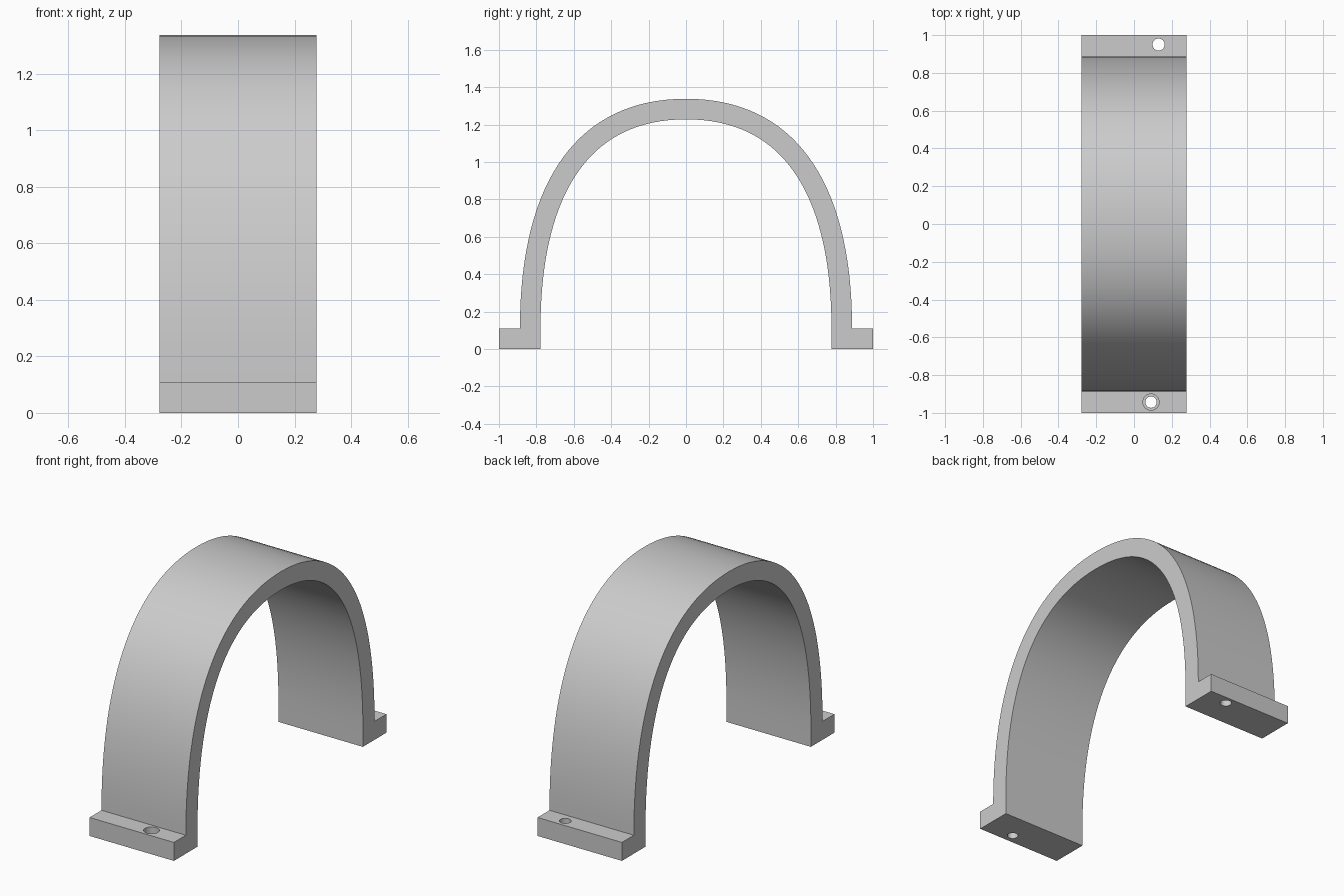
import bpy, bmesh, math
from mathutils import Vector
from mathutils.geometry import interpolate_bezier

if "Cube" in bpy.data.objects:
    bpy.data.objects.remove(bpy.data.objects["Cube"])

HALF_W, FOOT_H, WALL = 0.278, 0.11, 0.11

grey = bpy.data.materials.new("light grey")
grey.diffuse_color = (0.6, 0.6, 0.6, 1)
grey.use_nodes = True
grey.node_tree.nodes["Principled BSDF"].inputs["Base Color"].default_value = grey.diffuse_color


def finish(name, bm):
    bmesh.ops.recalc_face_normals(bm, faces=bm.faces)
    me = bpy.data.meshes.new(name)
    bm.to_mesh(me)
    bm.free()
    me.materials.append(grey)
    ob = bpy.data.objects.new(name, me)
    bpy.context.collection.objects.link(ob)
    return ob


# Half of the outer arch, from the foot to the crown, and its inward offset
outer = [Vector(p[:2]) for p in interpolate_bezier(
    (0.888, FOOT_H, 0), (0.888, 0.91, 0), (0.57, 1.338, 0), (0, 1.338, 0), 33)]
inner = []
for i, p in enumerate(outer):
    if i == 0:
        n = Vector((-1, 0))
    elif i == len(outer) - 1:
        n = Vector((0, -1))
    else:
        t = (outer[i + 1] - outer[i - 1]).normalized()
        n = Vector((-t.y, t.x))
    inner.append(p + n * WALL)


def mirrored(pts):
    return pts + [Vector((-p.x, p.y)) for p in reversed(pts[:-1])]


# Strap: closed profile with both feet, extruded across the width
foot = [Vector((0.778, 0)), Vector((1, 0)), Vector((1, FOOT_H))]
profile = foot + mirrored(outer)
profile += [Vector((-p.x, p.y)) for p in reversed(foot)]
profile += list(reversed(mirrored(inner)))
bm = bmesh.new()
face = bm.faces.new([bm.verts.new((-HALF_W, p.x, p.y)) for p in profile])
ext = bmesh.ops.extrude_face_region(bm, geom=[face])
bmesh.ops.translate(bm, vec=(2 * HALF_W, 0, 0),
                    verts=[g for g in ext["geom"] if isinstance(g, bmesh.types.BMVert)])
strap = finish("arched_strap", bm)


def drill(name, x, y, z0, z1, radius):
    """Cut a vertical round hole into the strap."""
    bm = bmesh.new()
    bmesh.ops.create_cone(bm, cap_ends=True, segments=32, radius1=radius,
                          radius2=radius, depth=z1 - z0)
    bmesh.ops.translate(bm, vec=(x, y, (z0 + z1) / 2), verts=bm.verts)
    cutter = finish(name, bm)
    cutter.hide_render = True
    cutter.hide_viewport = True
    mod = strap.modifiers.new(name, "BOOLEAN")
    mod.operation = "DIFFERENCE"
    mod.solver = "EXACT"
    mod.object = cutter


# Screw holes, the front one with a shallow counterbore
drill("back_hole_cutter", 0.13, 0.95, -0.05, 0.2, 0.032)
drill("front_hole_cutter", 0.09, -0.943, -0.05, 0.2, 0.03)
drill("front_counterbore_cutter", 0.09, -0.943, 0.07, 0.2, 0.043)

# Smooth arch with sharp rims
bpy.context.view_layer.objects.active = strap
strap.select_set(True)
bpy.ops.object.shade_smooth_by_angle(angle=math.radians(30))
